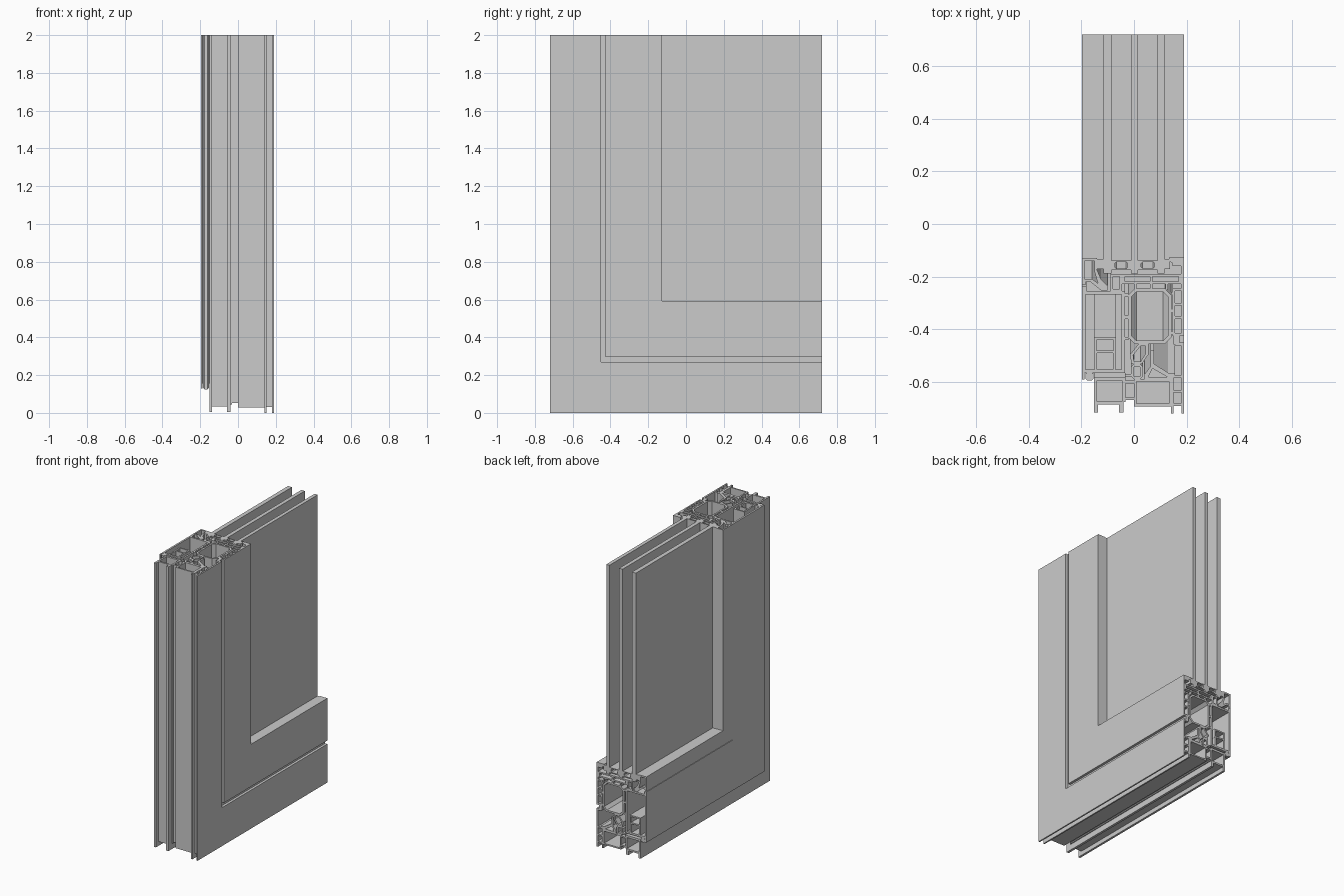
import bpy, bmesh
from mathutils import Vector
from mathutils.geometry import tessellate_polygon

HALF, TOP = 0.72, 2.0


def box(x0, d0, x1, d1):
    return [(x0, d0), (x1, d0), (x1, d1), (x0, d1)]


def octo(x0, d0, x1, d1, c):
    return [(x0 + c, d0), (x1 - c, d0), (x1, d0 + c), (x1, d1 - c),
            (x1 - c, d1), (x0 + c, d1), (x0, d1 - c), (x0, d0 + c)]


def sweep(name, outline, *holes):
    """Mitred L sweep: d is the distance from the outer corner edges."""
    bm = bmesh.new()
    loops = [outline, *holes]
    caps = ([], [])
    for lp in loops:
        rows = [[bm.verts.new(p) for p in pts] for pts in (
            [(x, d - HALF, TOP) for x, d in lp],
            [(x, d - HALF, d) for x, d in lp],
            [(x, HALF, d) for x, d in lp])]
        n = len(lp)
        for a, b in zip(rows, rows[1:]):
            for i in range(n):
                j = (i + 1) % n
                bm.faces.new((a[i], a[j], b[j], b[i]))
        caps[0].extend(rows[0])
        caps[1].extend(rows[2])
    tris = tessellate_polygon([[Vector((x, d, 0)) for x, d in lp] for lp in loops])
    for cap in caps:
        for t in tris:
            bm.faces.new([cap[i] for i in t])
    bmesh.ops.recalc_face_normals(bm, faces=bm.faces)
    me = bpy.data.meshes.new(name)
    bm.to_mesh(me)
    bm.free()
    ob = bpy.data.objects.new(name, me)
    bpy.context.collection.objects.link(ob)
    return ob


# Fixed frame: inner metal chamber with two feet
sweep("frame_inner",
      [(-.152, .005), (-.137, .005), (-.137, .035), (-.057, .035), (-.057, .005),
       (-.04, .005), (-.04, .045), (-.033, .045), (-.033, .14), (-.152, .14), (-.152, .05)],
      box(-.14, .047, -.045, .125))
# Fixed frame: insulating chamber and webs
sweep("frame_core", box(0, .028, .142, .132), box(.01, .038, .132, .122))
for d in (.052, .115):
    sweep("frame_web", box(-.034, d, .001, d + .01))
# Fixed frame: outer metal face with feet
sweep("frame_outer",
      [(.14, 0), (.15, 0), (.15, .03), (.18, .03), (.18, 0), (.19, 0), (.19, .27),
       (.155, .27), (.155, .258), (.178, .258), (.178, .145), (.14, .145)],
      box(.15, .04, .18, .08), box(.15, .09, .18, .135))
# Sloping rebate, centre stop and seal
sweep("frame_rebate", [(.04, .13), (.142, .13), (.155, .145), (.155, .155), (.13, .155),
                       (.075, .19), (.075, .24), (.063, .24), (.063, .18), (.04, .15)],
      [(.055, .14), (.125, .14), (.07, .172)])
sweep("centre_stop", octo(-.012, .13, .035, .19, .012), box(0, .142, .023, .178))
sweep("centre_seal", [(-.01, .188), (.03, .188), (.055, .225), (.055, .268),
                      (.02, .268), (-.015, .225)],
      [(.0, .198), (.025, .198), (.044, .228), (.044, .257), (.025, .257), (-.003, .222)])
sweep("rebate_strip", box(-.034, .14, -.012, .15))

# Opening sash: inner metal chamber
sweep("sash_inner",
      [(-.197, .13), (-.187, .13), (-.187, .155), (-.035, .155), (-.035, .29),
       (-.035, .465), (-.18, .465), (-.18, .485), (-.197, .485)],
      box(-.184, .168, -.047, .453))
sweep("corner_cleat", box(-.152, .23, -.068, .29), box(-.142, .24, -.078, .28))
sweep("cleat_post_a", box(-.15, .167, -.14, .231))
sweep("cleat_post_b", box(-.08, .167, -.07, .231))
sweep("sash_inner_seal", octo(-.185, .125, -.153, .156, .008))
# Opening sash: insulating core and webs
sweep("sash_core", octo(-.022, .265, .142, .475, .025), octo(-.01, .277, .13, .463, .02))
for d in (.28, .36, .445):
    sweep("sash_web", box(-.036, d, -.02, d + .012))
# Opening sash: outer metal face
sweep("sash_outer",
      [(.146, .295), (.19, .295), (.19, .592), (.132, .592), (.132, .58), (.146, .572),
       (.146, .56), (.178, .56), (.178, .475), (.146, .475)],
      box(.156, .307, .18, .36), box(.156, .37, .18, .41), box(.156, .42, .18, .465))
for d in (.3, .385, .45):
    sweep("outer_web", box(.14, d, .147, d + .012))
sweep("gap_seal", box(.15, .262, .172, .3))

# Glazing bead with its clip
sweep("glazing_bead",
      [(-.197, .488), (-.185, .488), (-.185, .5), (-.165, .5), (-.125, .468), (-.1, .468),
       (-.1, .485), (-.125, .51), (-.14, .545), (-.14, .591), (-.197, .591)],
      [(-.187, .512), (-.16, .512), (-.137, .495), (-.15, .54), (-.15, .58), (-.187, .58)])
# Glazing platform
sweep("glazing_platform", box(-.045, .492, .178, .53), box(-.035, .502, .06, .52),
      box(.07, .502, .168, .52))
sweep("platform_leg", [(-.09, .464), (-.045, .464), (-.045, .53), (-.09, .53)],
      box(-.08, .474, -.055, .52))
for x in (0, .06, .12):
    sweep("platform_post", box(x, .47, x + .01, .495))

# Glazing gaskets
sweep("inner_gasket", [(-.141, .55), (-.115, .55), (-.115, .588), (-.141, .588)])
sweep("outer_gasket", [(.114, .55), (.136, .55), (.136, .588), (.114, .588)])
# Pane spacers
for x0, x1 in ((-.085, -.012), (.015, .09)):
    sweep("pane_spacer", box(x0, .545, x1, .582),
          octo(x0 + .012, .551, x1 - .012, .576, .006))

# Three glass panes
for x0, x1 in ((-.115, -.085), (-.012, .015), (.09, .115)):
    d = .532
    bpy.ops.mesh.primitive_cube_add(size=1, location=((x0 + x1) / 2, d / 2, (d + TOP) / 2))
    pane = bpy.context.object
    pane.name = "glass_pane"
    pane.scale = (x1 - x0, 2 * HALF - d, TOP - d)
